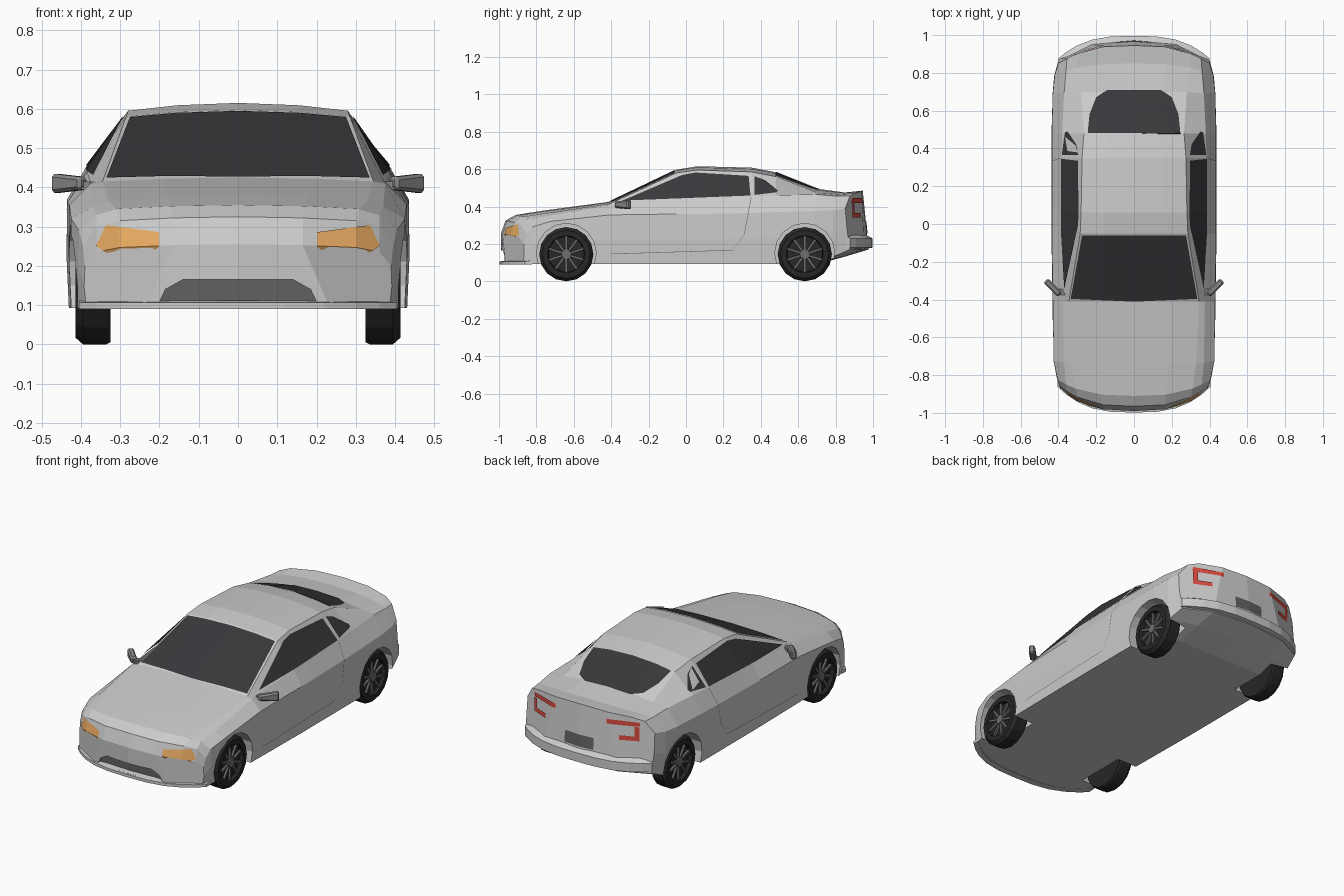
import bpy, bmesh, math
from mathutils import Vector, Matrix

if "Cube" in bpy.data.objects:
    bpy.data.objects.remove(bpy.data.objects["Cube"])


def finish(name, bm, color=None, fix=True):
    if fix:
        bmesh.ops.recalc_face_normals(bm, faces=bm.faces)
    me = bpy.data.meshes.new(name)
    bm.to_mesh(me)
    bm.free()
    ob = bpy.data.objects.new(name, me)
    bpy.context.collection.objects.link(ob)
    if color:
        key = "paint_%.2f_%.2f_%.2f" % color
        mat = bpy.data.materials.get(key) or bpy.data.materials.new(key)
        mat.diffuse_color = (*color, 1)
        mat.use_nodes = True
        mat.node_tree.nodes["Principled BSDF"].inputs["Base Color"].default_value = mat.diffuse_color
        me.materials.append(mat)
    return ob


def bridge(bm, a, b, closed=True):
    n = len(a)
    for i in range(n if closed else n - 1):
        j = (i + 1) % n
        bm.faces.new((a[i], a[j], b[j], b[i]))


def bow(x, y):
    """How far the rounded nose and tail sweep back at distance x from the middle."""
    k = min(1, max(0, (abs(y) - 0.6) / 0.4)) ** 2
    return -math.copysign(0.11 * k * abs(x / 0.37) ** 3, y)


GLASS, DARK, RUBBER = (.04, .04, .045), (.12, .12, .12), (.02, .02, .02)
AMBER, RED, RIM = (.8, .4, .12), (.7, .07, .05), (.16, .16, .17)

# Body: stations of y, shoulder (x, z), belt (x, z), roof edge (x, z), centre z
stations = [
    (-.990, .390, .200, .360, .235, .300, .247, .255),
    (-.965, .395, .250, .360, .300, .300, .315, .325),
    (-.910, .405, .290, .360, .330, .310, .345, .355),
    (-.750, .425, .320, .370, .350, .330, .365, .380),
    (-.410, .430, .355, .375, .410, .345, .415, .425),
    (-.050, .435, .360, .385, .440, .285, .580, .597),
    (.060, .435, .360, .385, .445, .280, .595, .615),
    (.350, .435, .365, .385, .455, .275, .585, .608),
    (.480, .435, .370, .380, .460, .265, .560, .583),
    (.700, .430, .375, .370, .465, .280, .475, .495),
    (.850, .420, .380, .360, .455, .300, .465, .475),
    (.945, .400, .390, .355, .455, .300, .472, .485),
]
bm = bmesh.new()
rings = []
for y, wc, zc, wd, zd, we, ze, zt in stations:
    zb = .092 + max(0, y - .75) * .4
    half = [(0, zb), (.6 * wc, zb), (wc - .004, zb), (wc + .002, (zb + zc) / 2), (wc, zc),
            (wd, zd), (we, ze), (.55 * we, ze + .7 * (zt - ze)), (0, zt)]
    ring = half + [(-x, z) for x, z in half[-2:0:-1]]
    lean = .1 if y > .9 else 0
    rings.append([bm.verts.new((x, y + bow(x, y) + lean * (zt - z), z)) for x, z in ring])
for a, b in zip(rings, rings[1:]):
    bridge(bm, a, b)
for r in (rings[0], rings[-1]):
    for f in ((0, 1, 7, 8), (1, 2, 3, 4, 5, 6, 7)):
        bm.faces.new([r[i] for i in f])
        bm.faces.new([r[(16 - i) % 16] for i in f])
body = finish("body", bm)


def cut(cutter):
    cutter.hide_render = True
    cutter.display_type = 'WIRE'
    m = body.modifiers.new(cutter.name, 'BOOLEAN')
    m.operation, m.object = 'DIFFERENCE', cutter


# Wheel wells
for y in (-.64, .635):
    for s in (-1, 1):
        bm = bmesh.new()
        bmesh.ops.create_cone(bm, cap_ends=True, segments=16, radius1=.16, radius2=.16, depth=.2,
                              matrix=Matrix.Translation((s * .4, y, .15)) @ Matrix.Rotation(math.pi / 2, 4, 'Y'))
        cut(finish("wheel_well_cutter", bm))

# Air intake
intake = [(-.2, .108), (-.185, .14), (-.14, .165), (.14, .165), (.185, .14), (.2, .108)]
bm = bmesh.new()
a, b = [[bm.verts.new((x, y, z)) for x, z in intake] for y in (-1.1, -.95)]
bridge(bm, a, b)
bm.faces.new(a)
bm.faces.new(b)
cut(finish("intake_cutter", bm))
bm = bmesh.new()
bm.faces.new([bm.verts.new((x, -.953, z)) for x, z in intake])
finish("intake_grille", bm, DARK)


def decal(name, axis, sign, outline, color, lift=.003):
    """Copy the piece of body skin inside a convex outline seen along one axis."""
    d = Vector([sign if i == axis else 0 for i in range(3)])
    pts = [Vector(p[:axis] + (0,) + p[axis:]) for p in outline]
    mid = sum(pts, Vector()) / len(pts)
    bm = bmesh.new()
    bm.from_mesh(body.data)
    bm.normal_update()
    bmesh.ops.delete(bm, geom=[f for f in bm.faces if f.normal.dot(d) < .25], context='FACES')
    for p, q in zip(pts, pts[1:] + pts[:1]):
        n = d.cross(q - p).normalized()
        if n.dot(mid - p) > 0:
            n.negate()
        bmesh.ops.bisect_plane(bm, geom=bm.verts[:] + bm.edges[:] + bm.faces[:],
                               plane_co=p, plane_no=n, clear_outer=True)
    bm.normal_update()
    for v, n in [(v, v.normal.copy()) for v in bm.verts]:
        v.co += n * lift
    finish(name, bm, color, fix=False)


# Windscreen and rear window
decal("windscreen", 2, 1, [(-.335, -.395), (0, -.41), (.335, -.395), (.275, -.06), (-.275, -.06)], GLASS)
decal("rear_window", 2, 1, [(-.245, .48), (.245, .48), (.235, .58), (.2, .67), (.14, .71),
                            (-.14, .71), (-.2, .67), (-.235, .58)], GLASS)
decal("number_plate", 1, 1, [(-.09, .255), (.09, .255), (.09, .32), (-.09, .32)], DARK)

seam = [(.347, .45), (.31, .25), (.25, .165), (-.4, .145)]
for s in (-1, 1):
    # Side glass
    decal("door_window", 0, s, [(-.34, .43), (-.02, .567), (.05, .58), (.335, .562), (.345, .457)], GLASS)
    decal("quarter_window", 0, s, [(.365, .56), (.42, .54), (.49, .485), (.485, .474), (.365, .46)], GLASS)
    # Door seam
    for p, q in zip(seam, seam[1:]):
        decal("door_seam", 0, s, [p, q, (q[0] + .003, q[1] + .003), (p[0] + .004, p[1] + .003)], DARK, .001)
    # Lamps
    decal("headlight", 1, -1, [(s * x, z) for x, z in
          [(.2, .25), (.23, .228), (.325, .228), (.36, .25), (.335, .303), (.2, .285)]], AMBER)
    for x0, x1, z0, z1 in ((.16, .33, .42, .445), (.305, .33, .34, .42), (.23, .305, .34, .365)):
        decal("tail_light", 1, 1, [(s * x0, z0), (s * x1, z0), (s * x1, z1), (s * x0, z1)], RED)


def bumper(name, y, xs, section):
    """Sweep a (y offset, z) section along the bowed end of the car."""
    bm = bmesh.new()
    rows = [[bm.verts.new((x, y + dy + bow(x, y), z)) for dy, z in section]
            for x in [-v for v in xs[::-1]] + xs[1:]]
    for a, b in zip(rows, rows[1:]):
        bridge(bm, a, b)
    bm.faces.new(rows[0])
    bm.faces.new(rows[-1])
    finish(name, bm)


bumper("front_lip", -.99, [0, .12, .22, .3, .36, .405], [(.03, .09), (-.008, .09), (-.008, .106), (.03, .112)])
bumper("rear_bumper", .97, [0, .12, .22, .3, .36, .4], [(-.06, .165), (.026, .18), (.026, .23), (-.005, .247), (-.06, .25)])


def wheel(s, y):
    # Tyre turned from a cross-section
    place = Matrix.Translation((0, y, .145)) @ Matrix.Diagonal((s, 1, 1, 1))
    bm = bmesh.new()
    loops = []
    for x, r in ((.325, .09), (.325, .14), (.335, .145), (.395, .145), (.414, .128), (.414, .1), (.393, .095)):
        loops.append([bm.verts.new(place @ Vector((x, r * math.cos(t), r * math.sin(t))))
                      for t in [2 * math.pi * i / 16 for i in range(16)]])
    for a, b in zip(loops, loops[1:]):
        bridge(bm, a, b)
    bm.faces.new(loops[0])
    bm.faces.new(loops[-1])
    finish("tyre", bm, RUBBER)
    # Hub and spokes
    bm = bmesh.new()
    bmesh.ops.create_cone(bm, cap_ends=True, segments=10, radius1=.03, radius2=.026, depth=.02,
                          matrix=place @ Matrix.Translation((.4, 0, 0)) @ Matrix.Rotation(math.pi / 2, 4, 'Y'))
    for i in range(10):
        bmesh.ops.create_cube(bm, size=1, matrix=place @ Matrix.Rotation(i * math.pi / 5, 4, 'X')
                              @ Matrix.Translation((.397, 0, .06)) @ Matrix.Diagonal((.014, .012, .075, 1)))
    finish("rim", bm, RIM)


for s in (-1, 1):
    for y in (-.64, .635):
        wheel(s, y)
    # Door mirror: slanted tapered shell on a short stalk
    bm = bmesh.new()
    turn = Matrix.Translation((s * .43, -.337, .41)) @ Matrix.Rotation(s * math.radians(45), 4, 'Z')
    geo = bmesh.ops.create_cube(bm, size=1, matrix=Matrix.Diagonal((.105, .034, .05, 1)))
    for v in geo['verts']:
        if v.co.x * s < 0:
            v.co.z *= .65
    bmesh.ops.bevel(bm, geom=bm.edges[:], offset=.008, segments=1, affect='EDGES')
    bm.transform(turn)
    bmesh.ops.create_cube(bm, size=1, matrix=Matrix.Translation((s * .39, -.36, .405))
                          @ Matrix.Diagonal((.05, .03, .02, 1)))
    finish("door_mirror", bm, (.25, .25, .25))
